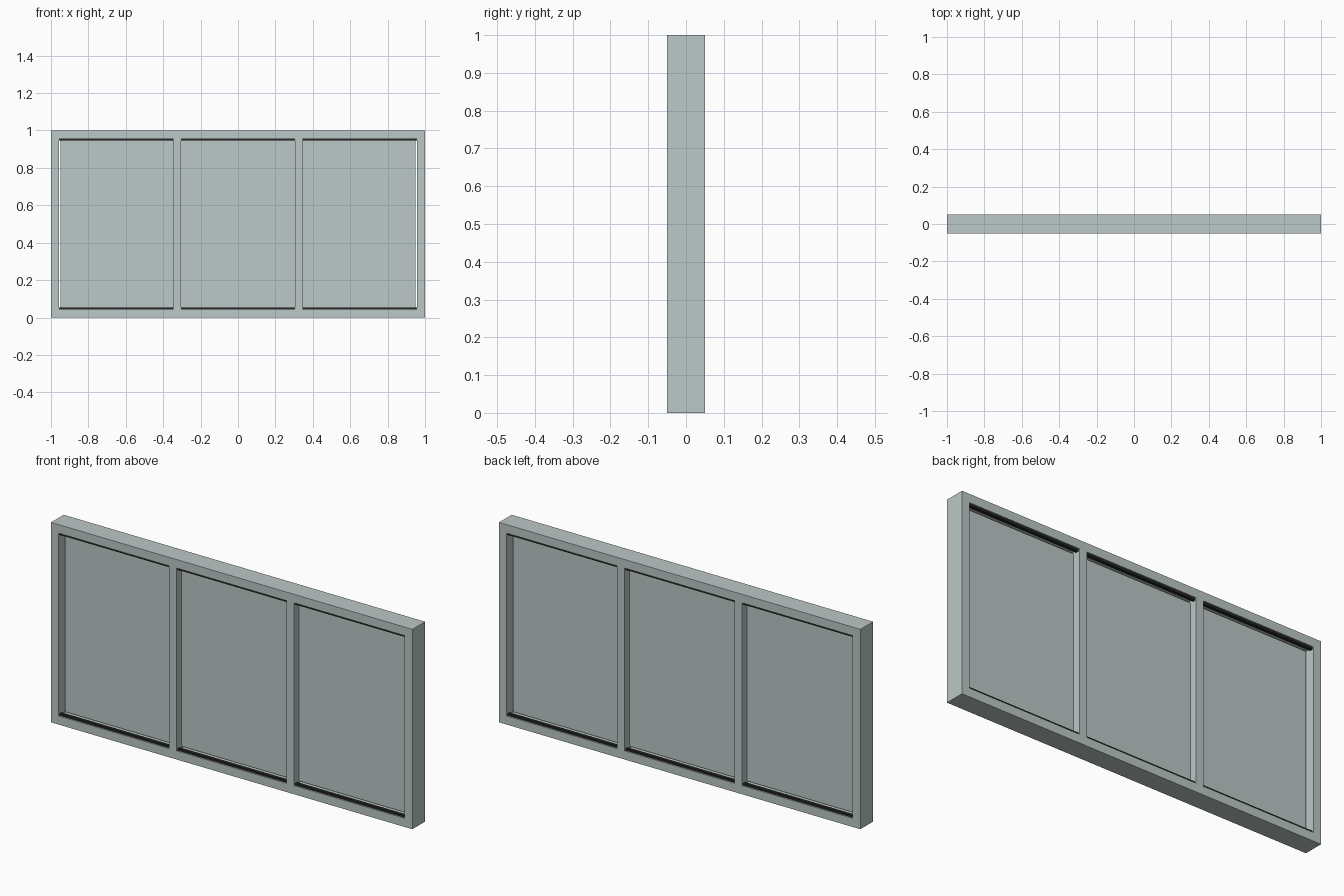
import bpy

# Remove the default cube only
old = bpy.data.objects.get("Cube")
if old:
    bpy.data.objects.remove(old, do_unlink=True)


def material(name, rgb):
    mat = bpy.data.materials.new(name)
    mat.use_nodes = True
    mat.diffuse_color = (*rgb, 1)
    mat.node_tree.nodes["Principled BSDF"].inputs["Base Color"].default_value = (*rgb, 1)
    return mat


METAL = material("pale grey green", (0.50, 0.58, 0.57))
RUBBER = material("black rubber", (0.02, 0.02, 0.02))


def box(name, low, high, mat):
    """Box between two opposite corners."""
    centre = [(a + b) / 2 for a, b in zip(low, high)]
    bpy.ops.mesh.primitive_cube_add(size=1, location=centre)
    obj = bpy.context.object
    obj.name = name
    obj.scale = [b - a for a, b in zip(low, high)]
    bpy.ops.object.transform_apply(location=False, rotation=False, scale=True)
    obj.data.materials.append(mat)
    return obj


HALF_W, HALF_D, HEIGHT = 1.0, 0.05, 1.0
BAR = 0.043                      # width of the frame bars
IN = HALF_W - BAR                # inner edge of the posts
SEAL = 0.01                      # height of the seals
GAP = 0.009                      # clearance round the infill
MULLION_X, MULLION_HALF = 0.325, 0.021

# Posts, mullions
for side, s in (("right", -1), ("left", 1)):
    xs = sorted((s * IN, s * HALF_W))
    box(side + "_post", (xs[0], -HALF_D, 0), (xs[1], HALF_D, HEIGHT), METAL)
    x = s * MULLION_X
    box(side + "_mullion", (x - MULLION_HALF, -HALF_D, BAR),
        (x + MULLION_HALF, HALF_D, HEIGHT - BAR), METAL)

# Rails
box("bottom_rail", (-IN, -HALF_D, 0), (IN, HALF_D, BAR), METAL)
box("top_rail", (-IN, -HALF_D, HEIGHT - BAR), (IN, HALF_D, HEIGHT), METAL)

# Infill panels, butting against the mullions with a gap at the posts and rails
inner, outer = MULLION_X - MULLION_HALF, MULLION_X + MULLION_HALF
for name, x0, x1 in (("right_panel", -IN + GAP, -outer),
                     ("middle_panel", -inner, inner),
                     ("left_panel", outer, IN - GAP)):
    box(name, (x0, -0.012, BAR + GAP), (x1, 0.012, HEIGHT - BAR - GAP), METAL)

# Seals on both rails, in front of and behind each panel
for face, s in (("front", -1), ("back", 1)):
    ys = sorted((s * 0.028, s * 0.044))
    for level, z in (("bottom", BAR), ("top", HEIGHT - BAR - SEAL)):
        for bay, x0, x1 in (("right", -IN, -outer), ("middle", -inner, inner),
                            ("left", outer, IN)):
            box(f"{face}_{level}_{bay}_seal", (x0, ys[0], z), (x1, ys[1], z + SEAL), RUBBER)
